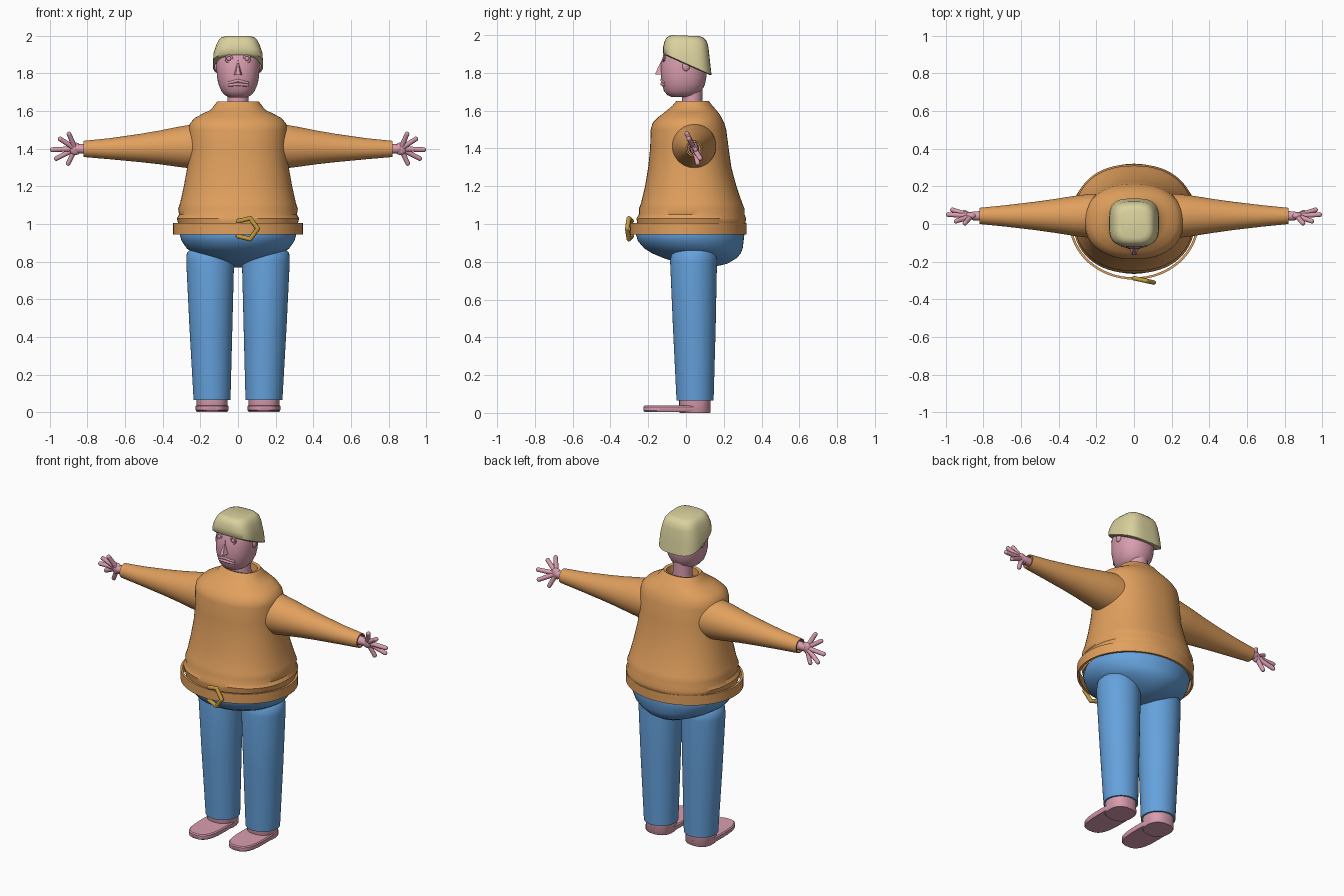
import bpy, bmesh, math
from mathutils import Vector, Matrix


def material(name, rgb):
    m = bpy.data.materials.new(name)
    m.diffuse_color = (*rgb, 1)
    return m


ORANGE = material("sweater orange", (0.75, 0.35, 0.11))
BLUE = material("denim blue", (0.13, 0.36, 0.72))
SKIN = material("pink skin", (0.70, 0.34, 0.43))
BLOND = material("pale blond", (0.70, 0.64, 0.34))
GOLD = material("brass", (0.55, 0.32, 0.05))


def finish(name, bm, mat, mirror=False, angle=40):
    """Turn a bmesh into a shaded object, optionally mirrored across x."""
    bmesh.ops.remove_doubles(bm, verts=bm.verts, dist=1e-5)
    bmesh.ops.recalc_face_normals(bm, faces=bm.faces)
    me = bpy.data.meshes.new(name)
    bm.to_mesh(me)
    bm.free()
    me.materials.append(mat)
    ob = bpy.data.objects.new(name, me)
    bpy.context.collection.objects.link(ob)
    bpy.ops.object.select_all(action='DESELECT')
    ob.select_set(True)
    bpy.context.view_layer.objects.active = ob
    bpy.ops.object.shade_smooth_by_angle(angle=math.radians(angle))
    if mirror:
        ob.modifiers.new("Mirror", 'MIRROR').use_mirror_merge = False
    return ob


def loft(name, rings, mat, mirror=False, axis='z', power=2, caps=True, seg=48, angle=40):
    """Rings are (position, centre a, centre b, radius a, radius b, slope along b)."""
    bm = bmesh.new()
    loops = []
    for t, ca, cb, ra, rb, *slope in rings:
        loop = []
        for i in range(seg):
            u = 2 * math.pi * i / seg
            c, s = math.cos(u), math.sin(u)
            a = ca + ra * math.copysign(abs(c) ** (2 / power), c)
            b = cb + rb * math.copysign(abs(s) ** (2 / power), s)
            h = t - (slope[0] * b if slope else 0)
            loop.append(bm.verts.new((a, b, h) if axis == 'z' else (h, a, b)))
        loops.append(loop)
    for lo, hi in zip(loops, loops[1:]):
        for i in range(seg):
            j = (i + 1) % seg
            bm.faces.new((lo[i], lo[j], hi[j], hi[i]))
    if caps:
        bm.faces.new(loops[0])
        bm.faces.new(loops[-1])
    return finish(name, bm, mat, mirror, angle)


def add_ball(bm, centre, size):
    m = Matrix.Translation(centre) @ Matrix.Diagonal((*size, 1))
    bmesh.ops.create_uvsphere(bm, u_segments=20, v_segments=12, radius=1, matrix=m)


def add_rod(bm, p, q, r0, r1):
    p, q = Vector(p), Vector(q)
    d = q - p
    m = Matrix.Translation((p + q) / 2) @ d.to_track_quat('Z', 'Y').to_matrix().to_4x4()
    bmesh.ops.create_cone(bm, cap_ends=True, segments=14, radius1=r0, radius2=r1,
                          depth=d.length, matrix=m)
    add_ball(bm, q, (r1, r1, r1))


# Sweater body with a slightly rippled hem and an open collar
loft("sweater", [
    (0.965, 0, 0.025, 0.305, 0.28), (1.01, 0, 0.028, 0.32, 0.287),
    (1.03, 0, 0.028, 0.325, 0.29), (1.05, 0, 0.03, 0.313, 0.28),
    (1.08, 0, 0.03, 0.318, 0.28), (1.11, 0, 0.03, 0.308, 0.268),
    (1.2, 0, 0.025, 0.288, 0.242), (1.3, 0, 0.02, 0.27, 0.22),
    (1.4, 0, 0.018, 0.26, 0.208), (1.5, 0, 0.013, 0.262, 0.2),
    (1.535, 0, 0.013, 0.256, 0.19), (1.565, 0, 0.02, 0.228, 0.168),
    (1.59, 0, 0.028, 0.18, 0.143), (1.605, 0, 0.031, 0.148, 0.128),
    (1.625, 0, 0.034, 0.13, 0.107), (1.65, 0, 0.035, 0.112, 0.087),
    (1.645, 0, 0.035, 0.095, 0.072), (1.6, 0, 0.035, 0.09, 0.068)],
    ORANGE, power=2.25, seg=64)

# Sleeves
loft("sleeve", [
    (0.16, 0.043, 1.412, 0.118, 0.122), (0.24, 0.043, 1.412, 0.116, 0.118),
    (0.32, 0.043, 1.41, 0.106, 0.106), (0.42, 0.043, 1.407, 0.09, 0.089),
    (0.52, 0.043, 1.404, 0.076, 0.075), (0.68, 0.043, 1.4, 0.057, 0.056),
    (0.82, 0.043, 1.399, 0.043, 0.043), (0.82, 0.043, 1.399, 0.036, 0.036),
    (0.80, 0.043, 1.399, 0.034, 0.034)], ORANGE, mirror=True, axis='x')

# Hands with fanned fingers
bm = bmesh.new()
add_rod(bm, (0.79, 0.043, 1.399), (0.85, 0.043, 1.4), 0.028, 0.024)
add_ball(bm, (0.865, 0.043, 1.4), (0.032, 0.02, 0.034))
for tip in [(0.987, 0.05, 1.395), (0.945, 0.015, 1.452), (0.898, 0.005, 1.478),
            (0.965, 0.075, 1.348), (0.902, 0.062, 1.322)]:
    add_rod(bm, (0.865, 0.043, 1.4), tip, 0.014, 0.0125)
finish("hand", bm, SKIN, mirror=True)

# Belt: a loose flat band
loft("belt", [
    (0.945, 0, 0.0125, 0.345, 0.308), (1.005, 0, 0.0125, 0.345, 0.308),
    (1.005, 0, 0.0125, 0.332, 0.296), (0.945, 0, 0.0125, 0.332, 0.296),
    (0.945, 0, 0.0125, 0.345, 0.308)], ORANGE, caps=False, seg=64)

# Belt buckle: bent bar
bm = bmesh.new()
outline = [(0.0, 1.015), (0.065, 1.03), (0.105, 0.975), (0.065, 0.92), (0.0, 0.935)]
pts = [(x, -0.288 - 0.22 * x, z) for x, z in outline]
add_ball(bm, pts[0], (0.012, 0.012, 0.012))
for p, q in zip(pts, pts[1:]):
    add_rod(bm, p, q, 0.012, 0.012)
finish("buckle", bm, GOLD)

# Trousers: rounded seat and two tapered legs
loft("trouser_seat", [
    (0.75 + 0.02, 0, 0.1, 0.03, 0.035), (0.79, 0, 0.095, 0.105, 0.125),
    (0.82, 0, 0.075, 0.18, 0.195), (0.845, 0, 0.055, 0.235, 0.235),
    (0.87, 0, 0.04, 0.272, 0.26), (0.91, 0, 0.025, 0.3, 0.28),
    (0.945, 0, 0.022, 0.31, 0.287), (0.99, 0, 0.022, 0.3, 0.275)],
    BLUE, seg=64, angle=60)
loft("trouser_leg", [
    (0.09, 0.138, 0.048, 0.088, 0.088), (0.065, 0.138, 0.048, 0.088, 0.088),
    (0.065, 0.138, 0.048, 0.098, 0.098), (0.45, 0.144, 0.044, 0.114, 0.113),
    (0.8, 0.148, 0.04, 0.127, 0.124), (0.845, 0.148, 0.042, 0.124, 0.119),
    (0.87, 0.145, 0.042, 0.105, 0.1), (0.885, 0.142, 0.042, 0.07, 0.07),
    (0.89, 0.142, 0.042, 0.02, 0.02)], BLUE, mirror=True)

# Feet: thin long sole plus ankle block
loft("foot_sole", [
    (0.006, 0.138, -0.0475, 0.083, 0.173), (0.012, 0.138, -0.0475, 0.088, 0.178),
    (0.032, 0.138, -0.0475, 0.088, 0.178), (0.038, 0.138, -0.0475, 0.082, 0.172)],
    SKIN, mirror=True, power=2.8)
loft("heel", [
    (0.0, 0.138, 0.047, 0.08, 0.08), (0.006, 0.138, 0.047, 0.084, 0.084),
    (0.1, 0.138, 0.047, 0.082, 0.082)], SKIN, mirror=True, power=2.4)

# Neck and head
loft("neck", [(1.58, 0, 0.033, 0.06, 0.055), (1.66, 0, 0.033, 0.056, 0.053),
              (1.76, 0, 0.033, 0.06, 0.056)], SKIN)
loft("head", [
    (1.672, 0, -0.02, 0.045, 0.055), (1.683, 0, -0.02, 0.068, 0.08),
    (1.705, 0, -0.017, 0.088, 0.1), (1.74, 0, -0.013, 0.103, 0.114),
    (1.78, 0, -0.012, 0.112, 0.12), (1.85, 0, -0.01, 0.115, 0.122),
    (1.91, 0, -0.002, 0.108, 0.11), (1.95, 0, 0, 0.09, 0.092),
    (1.97, 0, 0, 0.06, 0.06)], SKIN, power=2.2, angle=60)

# Nose: wedge
bm = bmesh.new()
v = [bm.verts.new(p) for p in [(0, -0.125, 1.875), (-0.026, -0.12, 1.79), (0.026, -0.12, 1.79),
                               (-0.012, -0.165, 1.793), (0.012, -0.165, 1.793)]]
for f in [(0, 1, 3), (0, 3, 4), (0, 4, 2), (1, 2, 4, 3), (0, 2, 1)]:
    bm.faces.new([v[i] for i in f])
finish("nose", bm, SKIN)

# Eyes with rimmed lids
bm = bmesh.new()
add_ball(bm, (0.048, -0.112, 1.878), (0.013, 0.013, 0.013))
ring = [(0.048 + 0.017 * math.cos(a), -0.116, 1.878 + 0.017 * math.sin(a))
        for a in [i * math.pi / 6 for i in range(13)]]
for p, q in zip(ring, ring[1:]):
    add_rod(bm, p, q, 0.005, 0.005)
finish("eye", bm, SKIN, mirror=True)

# Ears
bm = bmesh.new()
add_ball(bm, (0.113, 0.0, 1.835), (0.012, 0.02, 0.026))
finish("ear", bm, SKIN, mirror=True)

# Lips: two bars bent round the face
bm = bmesh.new()
for z, sag in [(1.762, 0.012), (1.742, 0.004)]:
    bar = [(x, -0.128 + 5.5 * x * x, z - sag * abs(x) / 0.05)
           for x in [-0.05, -0.025, 0, 0.025, 0.05]]
    for p, q in zip(bar, bar[1:]):
        add_rod(bm, p, q, 0.008, 0.008)
finish("lips", bm, SKIN)

# Hair: squarish cap sloping down to the back
loft("hair", [
    (1.845, 0, 0.007, 0.125, 0.12, 0.45), (1.85, 0, 0.007, 0.134, 0.128, 0.45),
    (1.9, 0, 0.003, 0.13, 0.124, 0.3), (1.95, 0, 0.002, 0.115, 0.117, 0.12),
    (1.975, 0, 0.002, 0.104, 0.108, 0.07), (1.99, 0, 0, 0.09, 0.093, 0.05),
    (1.997, 0, 0, 0.07, 0.075, 0.04)], BLOND, power=3.2, angle=50)
